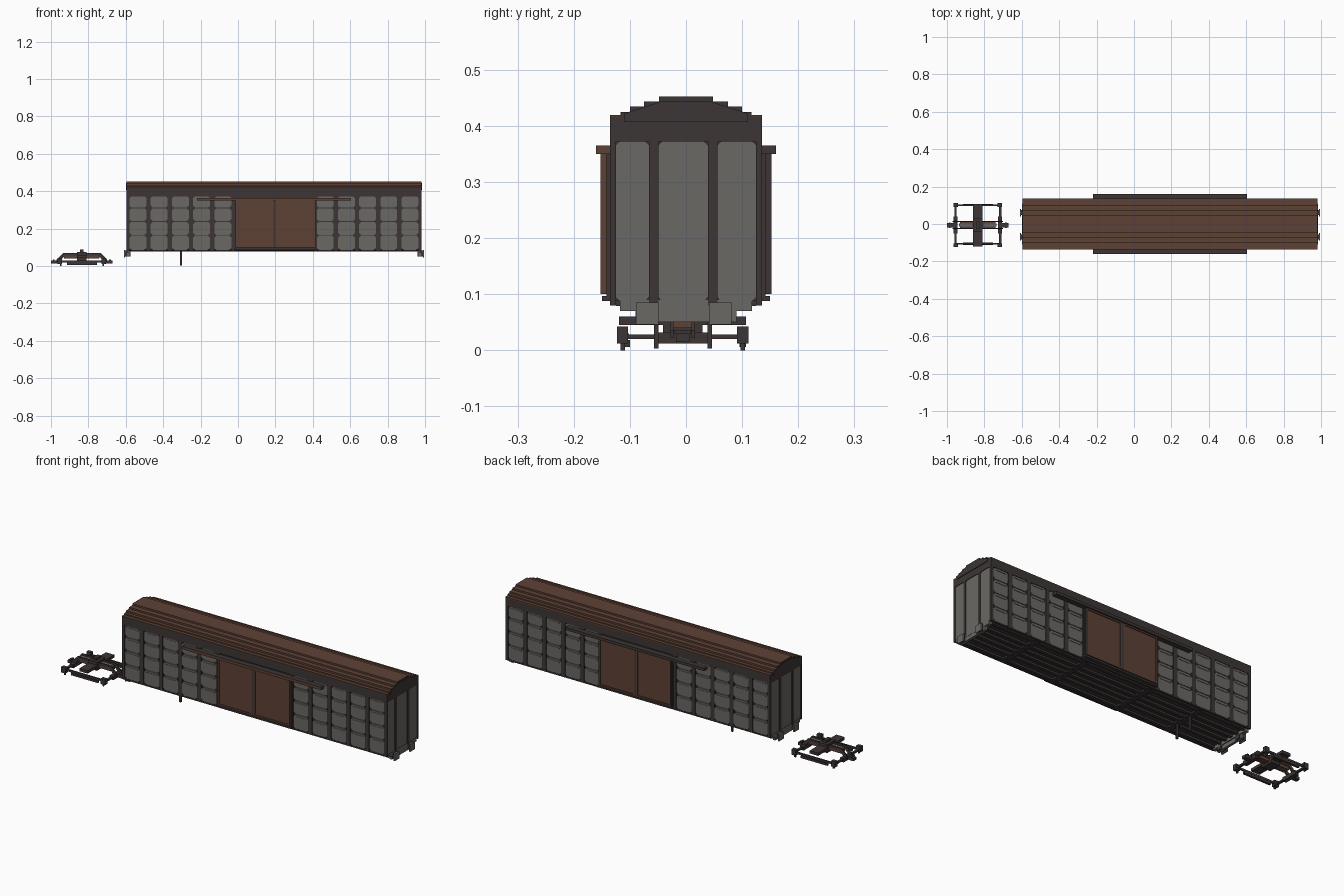
import bpy, bmesh
from mathutils import Vector

cube = bpy.data.objects.get("Cube")
if cube:
    bpy.data.objects.remove(cube, do_unlink=True)


def material(name, rgb):
    m = bpy.data.materials.new(name)
    m.use_nodes = True
    m.diffuse_color = (*rgb, 1)
    bsdf = m.node_tree.nodes["Principled BSDF"]
    bsdf.inputs["Base Color"].default_value = (*rgb, 1)
    bsdf.inputs["Roughness"].default_value = 0.8
    return m


DARK = material("charcoal frame", (0.045, 0.037, 0.035))
GREY = material("panel grey", (0.145, 0.138, 0.13))
BROWN = material("rust brown", (0.11, 0.053, 0.036))


def finish(name, bm, mats, rule=None):
    bmesh.ops.recalc_face_normals(bm, faces=bm.faces)
    bm.normal_update()
    if rule:
        for f in bm.faces:
            f.material_index = rule(f)
    mesh = bpy.data.meshes.new(name)
    bm.to_mesh(mesh)
    bm.free()
    for m in mats:
        mesh.materials.append(m)
    obj = bpy.data.objects.new(name, mesh)
    bpy.context.scene.collection.objects.link(obj)
    return obj


def add_prism(bm, pts, axis, lo, hi):
    """Extrude a 2D outline between lo and hi along an axis."""
    def place(p, d):
        co = list(p)
        co.insert("xyz".index(axis), d)
        return Vector(co)
    a = [bm.verts.new(place(p, lo)) for p in pts]
    b = [bm.verts.new(place(p, hi)) for p in pts]
    bm.faces.new(a)
    bm.faces.new(b[::-1])
    for i in range(len(pts)):
        j = (i + 1) % len(pts)
        bm.faces.new((a[i], b[i], b[j], a[j]))


def add_box(bm, x0, x1, y0, y1, z0, z1):
    add_prism(bm, [(y0, z0), (y1, z0), (y1, z1), (y0, z1)], "x", x0, x1)


def boxes(name, mat, *specs):
    bm = bmesh.new()
    for s in specs:
        add_box(bm, *s)
    return finish(name, bm, [mat])


def octagon(a0, a1, z0, z1, c):
    return [(a0 + c, z0), (a1 - c, z0), (a1, z0 + c), (a1, z1 - c),
            (a1 - c, z1), (a0 + c, z1), (a0, z1 - c), (a0, z0 + c)]


X0, X1, W = -0.595, 0.98, 0.135
MID = (X0 + X1) / 2

# body shell
boxes("body_core", DARK, (X0 + .006, X1 - .006, -.127, .127, .088, .40))
boxes("upper_band", DARK, (X0, X1, -W, W, .372, .417))

# stepped roof, brown on the outside and dark at the gables
half = [(.135, .417), (.117, .417), (.117, .425), (.1, .425), (.1, .434),
        (.075, .434), (.075, .443), (.048, .443), (.048, .452)]
bm = bmesh.new()
add_prism(bm, half + [(-y, z) for y, z in reversed(half)], "x", X0, X1)
finish("roof", bm, [BROWN, DARK], lambda f: int(abs(f.normal.x) > .5 or f.normal.z < -.5))
boxes("roof_edge_strips", BROWN,
      *[(X0, X1, min(s * .115, s * W), max(s * .115, s * W), .413, .419) for s in (-1, 1)])

# raised gable plates
gable = [(-.11, .407), (.11, .407), (.11, .422), (.085, .43), (.045, .443),
         (-.045, .443), (-.085, .43), (-.11, .422)]
bm = bmesh.new()
add_prism(bm, gable, "x", X1, X1 + .003)
add_prism(bm, gable, "x", X0 - .003, X0)
finish("gable_plates", bm, [DARK])

# side posts and embossed side panels
PITCH, PW = .1135, .09
starts = [-.58 + i * PITCH for i in range(5)] + [.422 + i * PITCH - .0005 * i for i in range(5)]
rows = [(.086, .163), (.166, .237), (.24, .309), (.312, .374)]
posts, panels = bmesh.new(), bmesh.new()
for s in (-1, 1):
    lo, hi = sorted((s * .125, s * W))
    add_box(posts, X0, X1, lo, hi, .08, .087)
    for x in starts:
        left = X0 if x == starts[0] else x - PITCH + PW
        if x != starts[5]:
            add_box(posts, left, x, lo, hi, .085, .375)
    for a, b in ((starts[4] + PW, -.015), (.41, .422), (starts[-1] + PW, X1)):
        add_box(posts, a, b, lo, hi, .085, .375)
    plo, phi = sorted((s * .125, s * .1325))
    rlo, rhi = sorted((s * .13, s * .1345))
    for x in starts:
        for z0, z1 in rows:
            add_prism(panels, octagon(x, x + PW, z0, z1, .011), "y", plo, phi)
            add_box(panels, x + .012, x + PW - .012, rlo, rhi, z1 - .014, z1 - .009)
finish("side_posts", posts, [DARK])
finish("side_panels", panels, [GREY])

# end walls: posts and tall panels
posts, panels = bmesh.new(), bmesh.new()
for s, x in ((-1, X0), (1, X1)):
    lo, hi = sorted((x, x - s * .015))
    for a, b in ((-W, -.125), (-.066, -.049), (.039, .056), (.125, W)):
        add_box(posts, lo, hi, a, b, .08, .38)
    lo, hi = sorted((x - s * .003, x - s * .015))
    for a, b in ((-.125, -.066), (-.049, .039), (.056, .125)):
        add_prism(panels, octagon(a, b, .088, .372, .006), "x", lo, hi)
finish("end_posts", posts, [DARK])
finish("end_panels", panels, [GREY])

# sliding doors with dark surrounds and a top rail on each side
for s, side in ((-1, "front"), (1, "back")):
    def span(a, b):
        return sorted((s * a, s * b))
    boxes(side + "_door_surround", DARK, (-.02, .42, *span(.125, .142), .09, .36))
    bm = bmesh.new()
    for a, b in ((-.014, .19), (.2, .414)):
        add_box(bm, a, b, *span(.14, .148), .1, .35)
        for t in ((a, a + .008, .1, .35), (b - .008, b, .1, .35),
                  (a, b, .1, .108), (a, b, .342, .35)):
            add_box(bm, *t[:2], *span(.147, .152), *t[2:])
    finish(side + "_doors", bm, [BROWN, DARK],
           lambda f: int(s > 0 and abs(f.normal.y) < .5))
    boxes(side + "_door_centre_post", DARK, (.19, .2, *span(.14, .151), .1, .35))
    bm = bmesh.new()
    add_box(bm, -.22, .605, *span(.13, .16), .35, .365)
    finish(side + "_door_rail", bm, [BROWN, DARK],
           lambda f: int(s > 0 or f.normal.z > .5))
    boxes(side + "_door_sill", DARK, (-.02, .42, *span(.13, .15), .088, .097))

# underframe: floor, long beams and cross members
beams = [(X0 + .01, X1 - .01, y - .008, y + .008, .078, .09)
         for y in (-.11, -.06, -.02, .02, .06, .11)]
beams += [(x - .015, x + .015, -.125, .125, .079, .09) for x in (-.305, 0, .39, .69)]
boxes("underframe", DARK, *beams)
boxes("hanging_posts", DARK,
      *[(-.31, -.30, y - .004, y + .004, .003, .08) for y in (-.053, .042)])

# headstocks and buffers at both ends
heads, pads, stems = [], [], []
for s, x in ((-1, X0), (1, X1)):
    def xs(a, b):
        return sorted((x + s * a, x + s * b))
    heads += [(*xs(-.02, -.001), -.118, .118, .07, .09),
              (*xs(-.015, -.002), -.09, .09, .05, .085)]
    for y in (-.069, .061):
        stems.append((*xs(-.02, .008), y - .014, y + .014, .052, .082))
        pads.append((*xs(.008, .015), y - .02, y + .02, .046, .085))
boxes("headstocks", GREY, *heads)
boxes("buffer_stems", DARK, *stems)
boxes("buffer_pads", GREY, *pads)

# separate truck: centre beam, bolster, side rods, axles and end feet
C, Y = -.835, -.006
boxes("truck_bolster", DARK, (C - .025, C + .025, Y - .113, Y + .113, .045, .06),
      (C - .025, C + .025, Y - .035, Y + .035, .03, .075),
      (C - .01, C + .01, Y - .02, Y + .02, .075, .088))
dark, brown, grey = [], [], []
for s in (-1, 1):
    def cx(a, b):
        return sorted((C + s * a, C + s * b))
    # axle with its middle bulge
    dark += [(*cx(.113, .126), Y - .11, Y + .11, .02, .028),
             (*cx(.108, .13), Y - .045, Y + .045, .012, .032),
             (*cx(.125, .165), Y - .012, Y + .012, .015, .03),
             (*cx(.145, .155), Y - .015, Y + .015, .03, .036)]
    for y in (-.107, .107):
        dark += [(*cx(.105, .13), Y + y - .01, Y + y + .01, .012, .042),
                 (*cx(.11, .118), Y + y - .004, Y + y + .004, 0, .012)]
    brown.append((*cx(.025, .095), Y - .018, Y + .018, .04, .058))
    grey.append((*cx(.03, .1), Y - .008, Y + .008, .058, .066))
for y in (-.1, .107):
    dark.append((C - .125, C + .125, Y + y - .004, Y + y + .004, .02, .03))
    dark.append((C - .08, C + .08, Y + y - .006, Y + y + .006, .006, .018))
boxes("truck_frame", DARK, *dark)
boxes("truck_centre_beam", BROWN, *brown)
boxes("truck_beam_caps", GREY, *grey)

# sloped chords that carry the truck's centre beam
bm = bmesh.new()
for s in (-1, 1):
    pts = [(.02, .07), (.1, .07), (.135, .035), (.135, .022), (.12, .022), (.09, .056), (.02, .056)]
    for a, b in ((-.022, -.016), (.016, .022)):
        add_prism(bm, [(C + s * x, z) for x, z in pts], "y", Y + a, Y + b)
finish("truck_chords", bm, [DARK])
